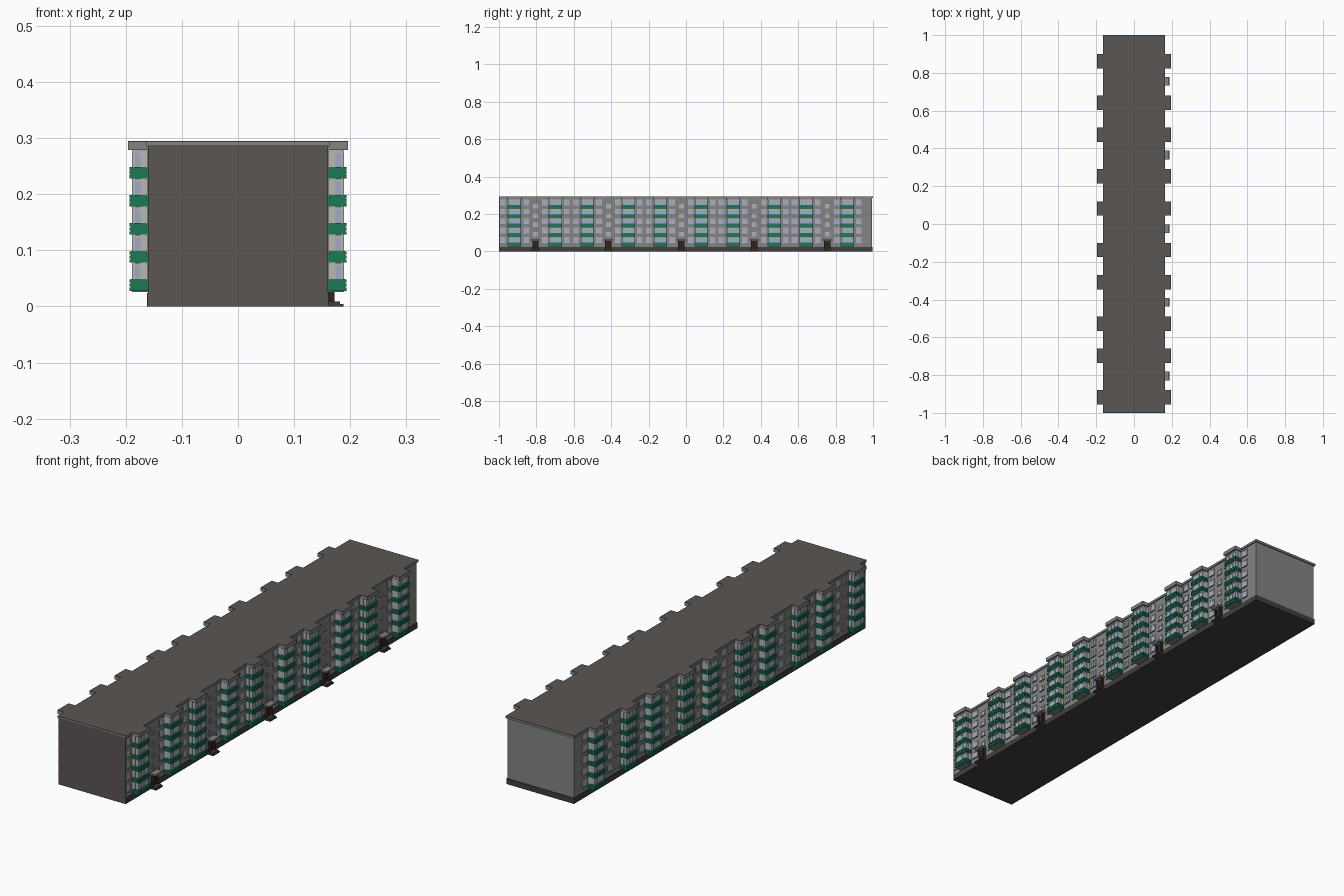
import bpy, bmesh
from mathutils import Matrix, Vector

if "Cube" in bpy.data.objects:
    bpy.data.objects.remove(bpy.data.objects["Cube"])


def material(name, rgb):
    m = bpy.data.materials.new(name)
    m.diffuse_color = (*rgb, 1)
    m.use_nodes = True
    m.node_tree.nodes["Principled BSDF"].inputs["Base Color"].default_value = m.diffuse_color
    return m


WALL = material("wall_grey", (0.23, 0.23, 0.22))
ROOF = material("roof_brown_grey", (0.105, 0.092, 0.088))
PLINTH = material("plinth_dark", (0.05, 0.05, 0.05))
GREEN = material("balcony_green", (0.01, 0.20, 0.09))
FRAME = material("frame_light", (0.48, 0.48, 0.45))
GLASS = material("glass_lilac", (0.36, 0.40, 0.60))
DOOR = material("door_brown", (0.035, 0.015, 0.01))

parts = {}


def box(part, mat, x, y, z):
    """Add a box given by (min, max) pairs to a named part."""
    bm, _ = parts.setdefault(part, (bmesh.new(), mat))
    lo = Vector((min(x), min(y), min(z)))
    hi = Vector((max(x), max(y), max(z)))
    bmesh.ops.create_cube(bm, size=1, matrix=Matrix.Translation((lo + hi) / 2)
                          @ Matrix.Diagonal((*(hi - lo), 1)))


W = 0.159                 # facade plane
FLOORS = 5
PITCH = 0.05
SECTIONS = [-0.805 + 0.39 * i for i in range(5)]


def window(s, side, y, z, w, h, mullions=1):
    """Glass in a raised surround with mullions and a sill."""
    t = 0.003
    a, b = s * (W - 0.002), s * (W + 0.003)
    box(side + "_window_glass", GLASS, (a, s * (W + 0.001)),
        (y - w / 2, y + w / 2), (z - h / 2, z + h / 2))
    for e in (-1, 1):
        box(side + "_window_frames", FRAME, (a, b),
            (y + e * w / 2, y + e * (w / 2 - t)), (z - h / 2, z + h / 2))
        box(side + "_window_frames", FRAME, (a, b),
            (y - w / 2 + t, y + w / 2 - t), (z + e * h / 2, z + e * (h / 2 - t)))
    for i in range(mullions):
        c = y - w / 2 + w * (i + 1) / (mullions + 1)
        box(side + "_window_frames", FRAME, (a, s * (W + 0.002)),
            (c - 0.001, c + 0.001), (z - h / 2 + t, z + h / 2 - t))
    box(side + "_window_sills", WALL, (a, s * (W + 0.005)),
        (y - w / 2 - 0.001, y + w / 2 + 0.001), (z - h / 2 - 0.002, z - h / 2))


def balcony(s, side, y, z):
    """Boarded green parapet below three glazed panes."""
    hw, out = 0.036, 0.193
    a = s * (W - 0.002)
    box(side + "_balcony_slabs", WALL, (a, s * 0.189),
        (y - hw + 0.003, y + hw - 0.003), (z - 0.002, z + 0.001))
    box(side + "_balcony_parapet_core", GREEN, (a, s * (out - 0.002)),
        (y - hw + 0.002, y + hw - 0.002), (z, z + 0.021))
    for k in range(3):
        box(side + "_balcony_boards", GREEN, (a, s * out),
            (y - hw, y + hw), (z + 0.0072 * k, z + 0.0072 * k + 0.006))
    top, ceil = z + 0.021, z + 0.05
    box(side + "_balcony_glass", GLASS, (a, s * 0.187),
        (y - hw + 0.004, y + hw - 0.004), (top, ceil))
    for i in range(4):
        c = y - hw + 0.004 + (2 * hw - 0.008) * i / 3
        box(side + "_balcony_posts", FRAME, (s * 0.184, s * 0.189),
            (c - 0.002, c + 0.002), (top, ceil))
    box(side + "_balcony_rails", FRAME, (a, s * 0.1885),
        (y - hw + 0.003, y + hw - 0.003), (ceil - 0.005, ceil - 0.001))
    # light cheek panel against the wall
    box(side + "_balcony_cheeks", FRAME, (a, s * 0.174),
        (y - hw + 0.002, y + hw - 0.002), (top, ceil))


# Main body, plinth, blank end panel and roof
box("building_body", WALL, (-W, W), (-0.995, 0.995), (0.01, 0.289))
box("plinth", PLINTH, (-0.162, 0.162), (-0.998, 0.998), (0, 0.024))
box("front_end_panel", ROOF, (-0.16, 0.16), (-1.0, -0.994), (0, 0.288))
box("roof_slab", WALL, (-0.164, 0.164), (-1, 1), (0.285, 0.293))
box("roof_covering", ROOF, (-0.164, 0.164), (-1, 1), (0.293, 0.295))

for s, side in ((-1, "left"), (1, "right")):
    for c in SECTIONS:
        for off in (-0.113, 0.107):
            y = c + off
            for f in range(FLOORS):
                balcony(s, side, y, 0.028 + PITCH * f)
            # roof extension over each balcony stack
            box(side + "_balcony_roofs", WALL, (s * 0.155, s * 0.196),
                (y - 0.038, y + 0.038), (0.279, 0.2935))
            box(side + "_balcony_roof_covering", ROOF, (s * 0.155, s * 0.196),
                (y - 0.038, y + 0.038), (0.2935, 0.295))
        # flat windows
        for off in (-0.175, -0.05, 0.05, 0.168):
            for f in range(FLOORS):
                window(s, side, c + off, 0.062 + PITCH * f, 0.03, 0.031)
        # stairwell windows at half landings, ordinary windows on the left
        if s > 0:
            for f in range(FLOORS - 1):
                window(s, side, c, 0.092 + PITCH * f, 0.026, 0.024)
        else:
            for f in range(FLOORS):
                window(s, side, c, 0.062 + PITCH * f, 0.03, 0.031)

# Entrances on the right side
for c in SECTIONS:
    box("entrance_doors", DOOR, (0.15, 0.164), (c - 0.014, c + 0.014), (0.01, 0.057))
    for e in (-1, 1):
        box("entrance_side_walls", DOOR, (0.155, 0.172),
            (c + e * 0.014, c + e * 0.017), (0.008, 0.06))
    box("entrance_canopies", WALL, (0.155, 0.185), (c - 0.023, c + 0.023), (0.06, 0.067))
    box("entrance_landings", PLINTH, (0.155, 0.182), (c - 0.023, c + 0.023), (0, 0.009))
    box("entrance_steps", PLINTH, (0.18, 0.188), (c - 0.023, c + 0.023), (0, 0.0045))

# Turn the collected boxes into objects
for name, (bm, mat) in parts.items():
    me = bpy.data.meshes.new(name)
    bm.to_mesh(me)
    bm.free()
    me.materials.append(mat)
    bpy.context.collection.objects.link(bpy.data.objects.new(name, me))
